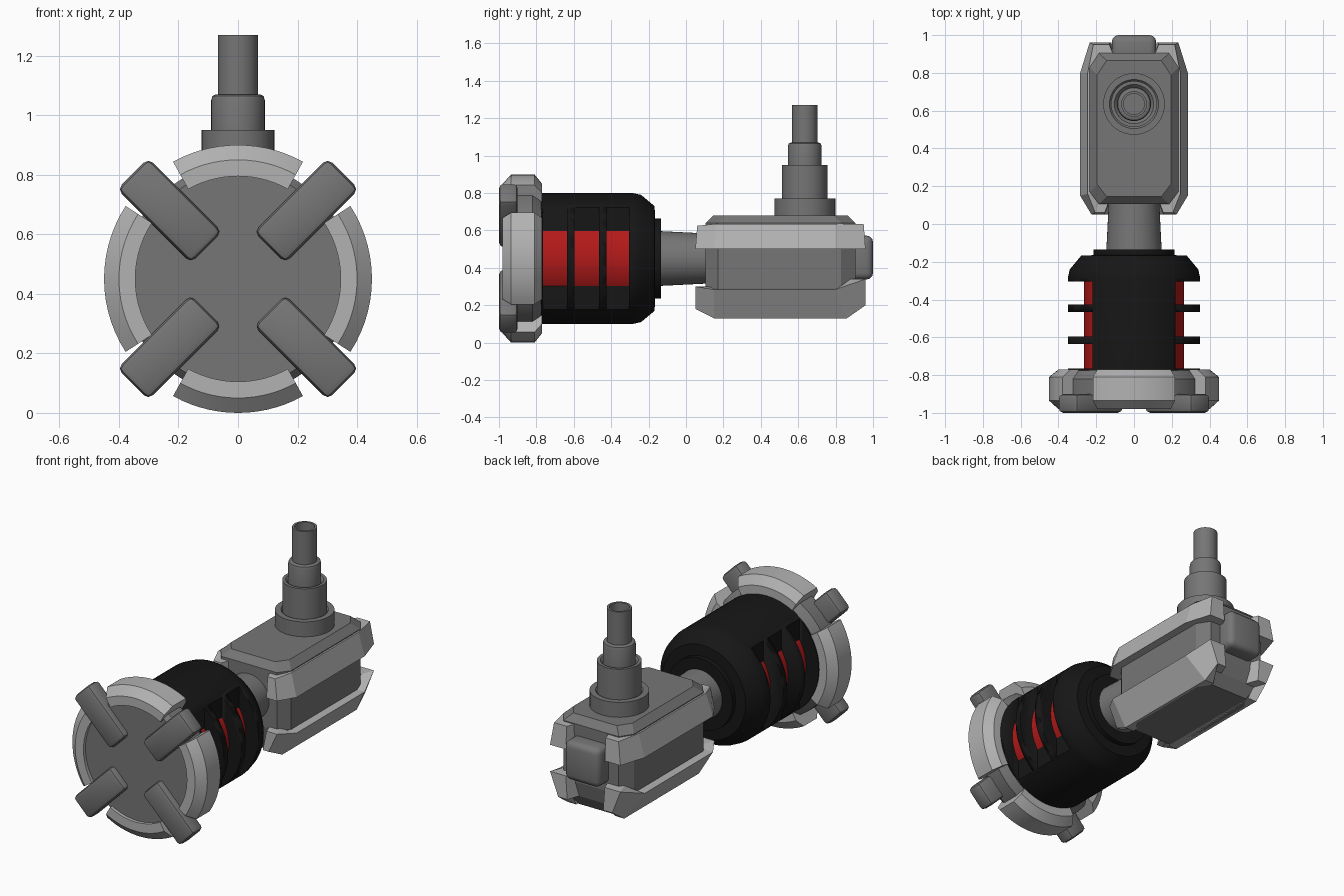
import bpy, bmesh
from math import cos, sin, pi, radians
from mathutils import Matrix, Vector

if "Cube" in bpy.data.objects:
    bpy.data.objects.remove(bpy.data.objects["Cube"])

AXIS_Z = 0.45      # height of the long horizontal axis
TOWER_Y = 0.635    # position of the upright tube


def material(name, r, g, b):
    m = bpy.data.materials.new(name)
    m.diffuse_color = (r, g, b, 1)
    m.use_nodes = True
    m.node_tree.nodes["Principled BSDF"].inputs["Base Color"].default_value = m.diffuse_color
    return m


MID = material("mid_grey", 0.18, 0.18, 0.18)
LIGHT = material("light_grey", 0.45, 0.45, 0.45)
BLACK = material("black", 0.008, 0.008, 0.008)
RED = material("red", 0.45, 0.01, 0.01)


def finish(bm, name, mat, bevel=0, segs=2, smooth=True):
    bmesh.ops.remove_doubles(bm, verts=bm.verts, dist=1e-5)
    bmesh.ops.recalc_face_normals(bm, faces=bm.faces)
    if bevel:
        bmesh.ops.bevel(bm, geom=bm.edges[:], offset=bevel, segments=segs,
                        affect='EDGES', profile=0.5)
    me = bpy.data.meshes.new(name)
    bm.to_mesh(me)
    bm.free()
    ob = bpy.data.objects.new(name, me)
    bpy.context.collection.objects.link(ob)
    me.materials.append(mat)
    bpy.ops.object.select_all(action='DESELECT')
    ob.select_set(True)
    bpy.context.view_layer.objects.active = ob
    if smooth:
        bpy.ops.object.shade_smooth_by_angle(angle=radians(30))
    return ob


def loft(rings, close_rings, close_section, name, mat, smooth=False):
    """Skin a list of equal-length point rows, capping open ends."""
    bm = bmesh.new()
    rows = [[bm.verts.new(p) for p in ring] for ring in rings]
    n, m = len(rows), len(rows[0])
    for i in range(n if close_rings else n - 1):
        for j in range(m if close_section else m - 1):
            a, b = rows[i], rows[(i + 1) % n]
            k = (j + 1) % m
            bm.faces.new((a[j], a[k], b[k], b[j]))
    if not close_rings:
        bm.faces.new(rows[0])
        bm.faces.new(rows[-1])
    return finish(bm, name, mat, smooth=smooth)


def lathe(name, profile, mat, axis='Y', start=0, sweep=360, segs=48, closed=False):
    """Turn (radius, position) points about the long axis or the tower axis."""
    full = sweep == 360
    rings = []
    for i in range(segs if full else segs + 1):
        a = radians(start + sweep * i / segs)
        c, s = cos(a), sin(a)
        if axis == 'Y':
            rings.append([(r * c, h, AXIS_Z + r * s) for r, h in profile])
        else:
            rings.append([(r * c, TOWER_Y + r * s, h) for r, h in profile])
    return loft(rings, full, closed, name, mat, True)


def box(name, centre, size, mat, bevel=0, turn=0, segs=2):
    bm = bmesh.new()
    bmesh.ops.create_cube(bm, size=1)
    bmesh.ops.scale(bm, vec=size, verts=bm.verts)
    ob = finish(bm, name, mat, bevel, segs)
    ob.matrix_world = Matrix.Translation(centre) @ Matrix.Rotation(-turn, 4, 'Y')
    return ob


# Base disc, rim guards and diagonal claws
lathe("base_disc", [(0, -0.96), (0.36, -0.96), (0.385, -0.93), (0.385, -0.82),
                    (0.35, -0.775), (0, -0.775)], MID)
guard = [(0.345, -0.98), (0.40, -0.98), (0.45, -0.935), (0.45, -0.81),
         (0.40, -0.77), (0.345, -0.77)]
for i, half in enumerate((33, 29, 33, 29)):
    lathe(f"rim_guard_{i}", guard, LIGHT, start=90 * i - half, sweep=2 * half,
          segs=14, closed=True)
for i in range(4):
    a = pi / 4 + i * pi / 2
    box(f"claw_{i}", Vector((0.325 * cos(a), -0.95, AXIS_Z + 0.325 * sin(a))),
        (0.35, 0.1, 0.148), MID, 0.022, a)

# Black housing with three slots cut into each side
housing = lathe("housing", [(0, -0.79), (0.35, -0.79), (0.35, -0.285), (0.34, -0.24),
                            (0.28, -0.168), (0.215, -0.165), (0.215, -0.135),
                            (0, -0.135)], BLACK, segs=64)
for side in (-1, 1):
    for y0, y1 in ((-0.765, -0.635), (-0.595, -0.465), (-0.425, -0.305)):
        cutter = box("slot_cutter", Vector((side * 0.47, (y0 + y1) / 2, AXIS_Z)),
                     (0.5, y1 - y0, 1), BLACK)
        cutter.hide_render = True
        mod = housing.modifiers.new("slot", 'BOOLEAN')
        mod.operation, mod.solver, mod.object = 'DIFFERENCE', 'EXACT', cutter
        bpy.context.view_layer.objects.active = housing
        bpy.ops.object.modifier_apply(modifier=mod.name)
        bpy.data.objects.remove(cutter)

# Red core showing through the slots, and the neck
lathe("red_core", [(0, -0.775), (0.265, -0.775), (0.265, -0.30), (0, -0.30)], RED)
lathe("neck", [(0, -0.15), (0.147, -0.15), (0.133, 0.13), (0, 0.13)], MID)

# Head block: chamfered octagonal plan stacked in levels
rings = []
for z, d in ((0.13, 0.06), (0.20, 0.02), (0.29, 0), (0.64, 0), (0.68, 0.04)):
    quarter = [(0.185 - d, 0.105 + d), (0.235 - d, 0.17 + d),
               (0.235 - d, 0.83 - d), (0.185 - d, 0.905 - d)]
    plan = quarter + [(-x, y) for x, y in reversed(quarter)]
    rings.append([(x, y, z) for x, y in plan])
loft(rings, False, True, "head_block", MID)

# Slanted armour bands: (outer wide edge, outer narrow edge) along each side
upper = [((0.13, 0.96, 0.50), (0.13, 0.95, 0.635)),
         ((0.235, 0.96, 0.50), (0.215, 0.95, 0.635)),
         ((0.285, 0.80, 0.50), (0.245, 0.80, 0.635)),
         ((0.285, 0.15, 0.50), (0.245, 0.16, 0.635)),
         ((0.225, 0.05, 0.50), (0.205, 0.06, 0.625)),
         ((0.155, 0.05, 0.50), (0.155, 0.06, 0.625))]
lower = [((0.13, 0.96, 0.34), (0.12, 0.96, 0.20)),
         ((0.235, 0.96, 0.34), (0.18, 0.96, 0.20)),
         ((0.285, 0.80, 0.285), (0.19, 0.86, 0.13)),
         ((0.285, 0.15, 0.285), (0.19, 0.15, 0.13)),
         ((0.225, 0.05, 0.30), (0.17, 0.05, 0.18)),
         ((0.155, 0.05, 0.30), (0.13, 0.05, 0.18))]


def inward(p, corner):
    x, y, z = p
    if corner:
        return (x - 0.06, y, z)
    return (x - 0.03, y + (0.08 if y < 0.5 else -0.08), z)


for label, band in (("upper", upper), ("lower", lower)):
    for side, s in (("left", -1), ("right", 1)):
        rows = []
        for i, (a, b) in enumerate(band):
            mid = i in (2, 3)
            section = [a, b, inward(b, mid), inward(a, mid)]
            rows.append([(s * x, y, z) for x, y, z in section])
        loft(rows, False, True, f"{label}_band_{side}", LIGHT)

# Rounded knob on the back of the head
box("rear_knob", Vector((0, 0.92, 0.455)), (0.235, 0.16, 0.235), MID, 0.035, segs=3)

# Stepped hollow tower
lathe("tower", [(0, 0.66), (0.163, 0.66), (0.163, 0.77), (0.13, 0.77), (0.122, 0.76),
                (0.122, 0.95), (0.104, 0.95), (0.09, 0.935), (0.09, 1.05),
                (0.086, 1.064), (0.075, 1.07), (0.068, 1.07), (0.068, 1.27),
                (0.055, 1.27), (0.055, 1.12), (0, 1.12)], MID, axis='Z', segs=40)
